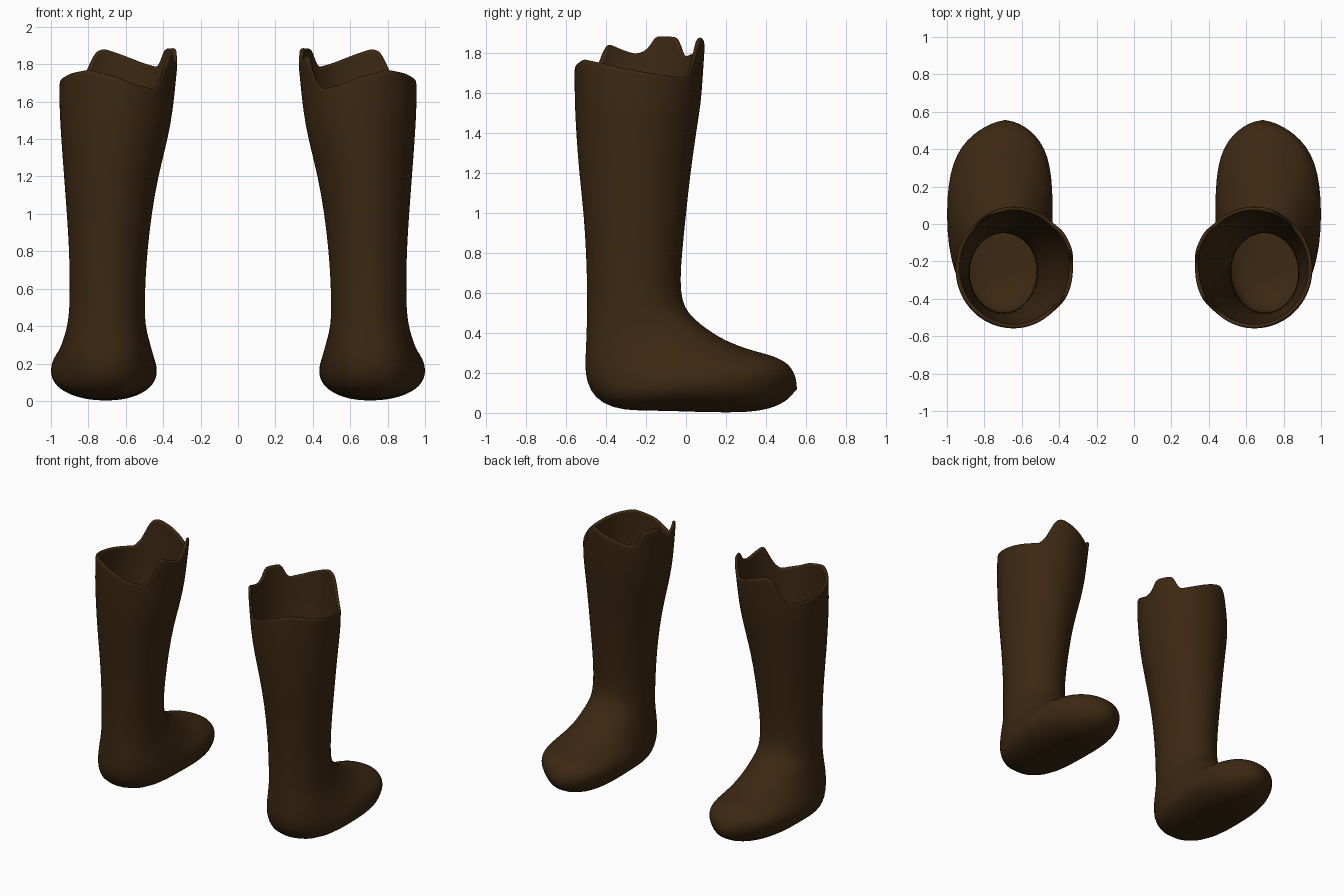
import bpy, bmesh, math

if "Cube" in bpy.data.objects:
    bpy.data.objects.remove(bpy.data.objects["Cube"])

SEG = 80

leather = bpy.data.materials.new("dark brown leather")
leather.diffuse_color = (0.045, 0.021, 0.006, 1)
leather.use_nodes = True
leather.node_tree.nodes["Principled BSDF"].inputs["Base Color"].default_value = leather.diffuse_color

# Sections from shaft to toe: back y, back z, front y, front z, x min, x max
SECTIONS = [
    (-.557, 1.55, .075, 1.55, .349, .954),
    (-.550, 1.40, .050, 1.40, .375, .945),
    (-.535, 1.20, .022, 1.20, .428, .930),
    (-.512, 1.00, .000, 1.00, .462, .915),
    (-.500, .80, -.020, .80, .485, .902),
    (-.495, .63, -.030, .66, .495, .900),
    (-.495, .50, -.020, .56, .498, .900),
    (-.498, .40, .010, .50, .498, .905),
    (-.502, .30, .070, .445, .490, .918),
    (-.507, .20, .140, .395, .470, .940),
    (-.482, .11, .200, .362, .455, .962),
    (-.420, .045, .260, .337, .442, .988),
    (-.310, .011, .310, .320, .435, 1.0),
    (-.150, .012, .360, .305, .434, 1.0),
    (.050, .005, .410, .292, .440, .987),
    (.200, .002, .457, .276, .457, .957),
    (.320, .004, .497, .255, .490, .910),
    (.420, .020, .528, .225, .540, .845),
    (.500, .055, .548, .185, .600, .775),
]

# Ragged rim: angle around the shaft in degrees, height
RIM = [(0, 1.715), (30, 1.69), (46, 1.68), (55, 1.74), (59, 1.80), (65, 1.87),
       (74, 1.887), (90, 1.86), (115, 1.81), (130, 1.79), (137, 1.79),
       (141, 1.885), (166, 1.89), (173, 1.82), (183, 1.80), (195, 1.82),
       (211, 1.855), (217, 1.79), (223, 1.71), (231, 1.67), (255, 1.70),
       (270, 1.735), (300, 1.775), (325, 1.755), (345, 1.73), (360, 1.715)]


def rim_height(deg):
    for (a, za), (b, zb) in zip(RIM, RIM[1:]):
        if a <= deg <= b:
            return za + (zb - za) * (deg - a) / (b - a)


def rounded(v, power):
    return math.copysign(abs(v) ** (2 / power), v)


def section_point(sec, ang, power):
    by, bz, fy, fz, x0, x1 = sec
    c, s = rounded(math.cos(ang), power), rounded(math.sin(ang), power)
    return ((x0 + x1) / 2 + c * (x1 - x0) / 2,
            (by + fy) / 2 + s * (fy - by) / 2,
            (bz + fz) / 2 + s * (fz - bz) / 2)


def cuff_point(f, ang):
    # The cuff flares with height and stops at the ragged rim
    z = 1.55 + f * (rim_height(math.degrees(ang)) - 1.55)
    k = (z - 1.55) / 0.33
    tuck = 0.006 if f == 1 else 0
    sec = (-.557 - .003 * k + tuck, z, .075 + .022 * k - tuck, z,
           .349 - .034 * k + tuck, .954 - tuck)
    return section_point(sec, ang, 2)


def build_boot(name, side):
    bm = bmesh.new()
    angles = [2 * math.pi * i / SEG for i in range(SEG)]
    rings = [[cuff_point(f, a) for a in angles] for f in (1, .94, .75, .4)]
    for i, sec in enumerate(SECTIONS):
        power = 2 if i < 8 else 2.25
        rings.append([section_point(sec, a, power) for a in angles])
    rings = [[bm.verts.new((side * x, y, z)) for x, y, z in r] for r in rings]
    for r, q in zip(rings, rings[1:]):
        for i in range(SEG):
            j = (i + 1) % SEG
            bm.faces.new((r[i], r[j], q[j], q[i]))
    # Toe cap
    tip = bm.verts.new((side * .688, .558, .12))
    last = rings[-1]
    caps = [bm.faces.new((last[i], last[(i + 1) % SEG], tip)) for i in range(SEG)]
    bmesh.ops.recalc_face_normals(bm, faces=bm.faces[:])
    bm.normal_update()
    if sum(f.normal.y for f in caps) < 0:
        bmesh.ops.reverse_faces(bm, faces=bm.faces[:])
    for f in bm.faces:
        f.smooth = True
    mesh = bpy.data.meshes.new(name)
    bm.to_mesh(mesh)
    bm.free()
    mesh.materials.append(leather)
    boot = bpy.data.objects.new(name, mesh)
    bpy.context.collection.objects.link(boot)
    # Leather thickness, then softened rim and surface
    shell = boot.modifiers.new("thickness", 'SOLIDIFY')
    shell.thickness = 0.022
    shell.offset = -1
    soft = boot.modifiers.new("soften", 'SUBSURF')
    soft.levels = soft.render_levels = 1


build_boot("right_boot", 1)
build_boot("left_boot", -1)
